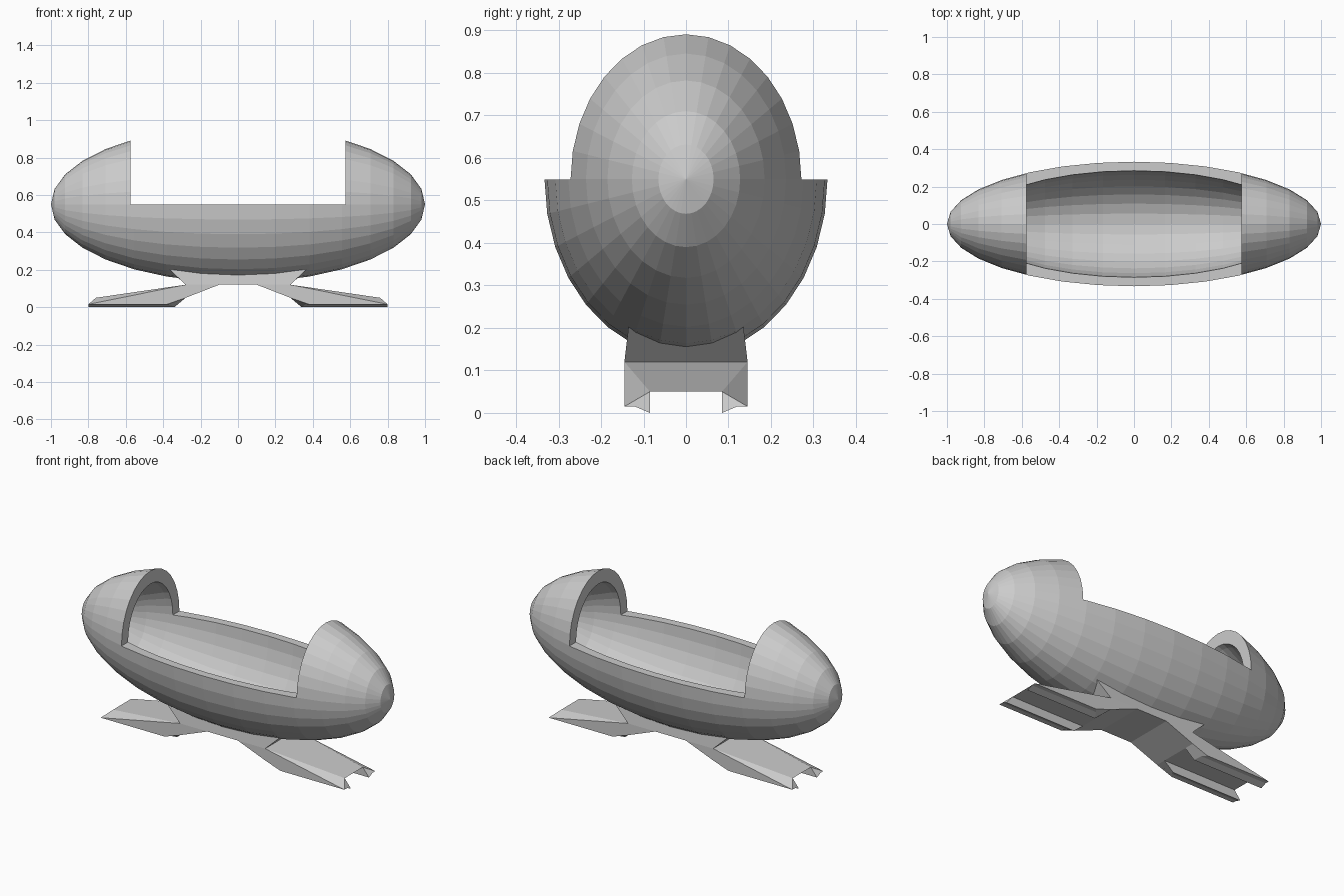
import bpy, bmesh, math
from mathutils import Matrix

if "Cube" in bpy.data.objects:
    bpy.data.objects.remove(bpy.data.objects["Cube"])

grey = bpy.data.materials.new("plain grey")
grey.use_nodes = True
grey.diffuse_color = (0.6, 0.6, 0.6, 1)
grey.node_tree.nodes["Principled BSDF"].inputs["Base Color"].default_value = (0.6, 0.6, 0.6, 1)


def add_object(name, bm):
    mesh = bpy.data.meshes.new(name)
    bm.to_mesh(mesh)
    bm.free()
    mesh.materials.append(grey)
    obj = bpy.data.objects.new(name, mesh)
    bpy.context.collection.objects.link(obj)
    return obj


def apply(obj, mod):
    bpy.context.view_layer.objects.active = obj
    bpy.ops.object.modifier_apply(modifier=mod.name)


# Hollow egg-shaped hull: outer ellipsoid and a smaller reversed one inside
MID = 0.55
bm = bmesh.new()
for scale in (1, 0.856):
    place = (Matrix.Translation((0, 0, MID))
             @ Matrix.Diagonal((scale, 0.333 * scale, 0.418 * scale, 1))
             @ Matrix.Rotation(math.pi / 2, 4, 'Y'))
    ball = bmesh.ops.create_uvsphere(bm, u_segments=32, v_segments=16, radius=1, matrix=place)
    if scale < 1:
        inner = {f for v in ball["verts"] for f in v.link_faces}
        bmesh.ops.reverse_faces(bm, faces=list(inner))
hull = add_object("hull", bm)

# Opening cut from the upper middle of the hull
bm = bmesh.new()
bmesh.ops.create_cube(bm, size=1, matrix=Matrix.Translation((0, 0, MID + 0.499))
                      @ Matrix.Diagonal((1.15, 1, 1, 1)))
cutter = add_object("opening_cutter", bm)
cut = hull.modifiers.new("opening", 'BOOLEAN')
cut.operation, cut.solver, cut.object = 'DIFFERENCE', 'EXACT', cutter
apply(hull, cut)
bpy.data.objects.remove(cutter)

# Stand: one quarter by named corners, mirrored across x and y
W, N = 0.145, 0.085
corners = {
    # cradle
    "top_mid": (0, 0, 0.15), "top_side": (0, 0.137, 0.185),
    "horn": (0.37, 0.135, 0.205), "horn_mid": (0.32, 0, 0.157),
    "neck": (0.28, W, 0.12), "neck_mid": (0.28, 0, 0.12),
    "belly": (0, W, 0.12), "belly_mid": (0, 0, 0.12),
    "bend": (0.1, W, 0.12), "bend_mid": (0.1, 0, 0.12),
    # arm
    "tip": (0.76, N, 0.05), "tip_mid": (0.76, 0, 0.05),
    "arch": (0.28, N, 0.05), "arch_mid": (0.28, 0, 0.05), "arch_side": (0.28, W, 0.05),
    # foot
    "heel_side": (0.38, W, 0.015), "toe_side": (0.8, W, 0.015),
    "heel_step": (0.36, 0.12, 0.015), "toe_step": (0.8, 0.12, 0.015),
    "heel": (0.34, N, 0), "toe": (0.8, N, 0),
}
panels = [
    "top_mid horn_mid horn top_side",
    "horn horn_mid neck_mid neck",
    "top_side horn neck bend belly",
    "neck neck_mid tip_mid tip",
    "neck tip toe_side",
    "bend neck toe_side heel_side arch_side",
    "belly bend bend_mid belly_mid",
    "bend arch_side arch arch_mid bend_mid",
    "arch tip tip_mid arch_mid",
    "arch heel toe tip",
    "heel heel_step toe_step toe",
    "heel_step heel_side toe_side toe_step",
    "arch arch_side heel_side heel_step heel",
    "tip toe toe_step toe_side",
]
bm = bmesh.new()
verts = {name: bm.verts.new(co) for name, co in corners.items()}
for panel in panels:
    bm.faces.new([verts[name] for name in panel.split()])
bmesh.ops.recalc_face_normals(bm, faces=bm.faces[:])
stand = add_object("stand", bm)
mirror = stand.modifiers.new("quarters", 'MIRROR')
mirror.use_axis = (True, True, False)
apply(stand, mirror)

# Make all normals face outwards
bm = bmesh.new()
bm.from_mesh(stand.data)
bmesh.ops.recalc_face_normals(bm, faces=bm.faces[:])
bm.to_mesh(stand.data)
bm.free()
